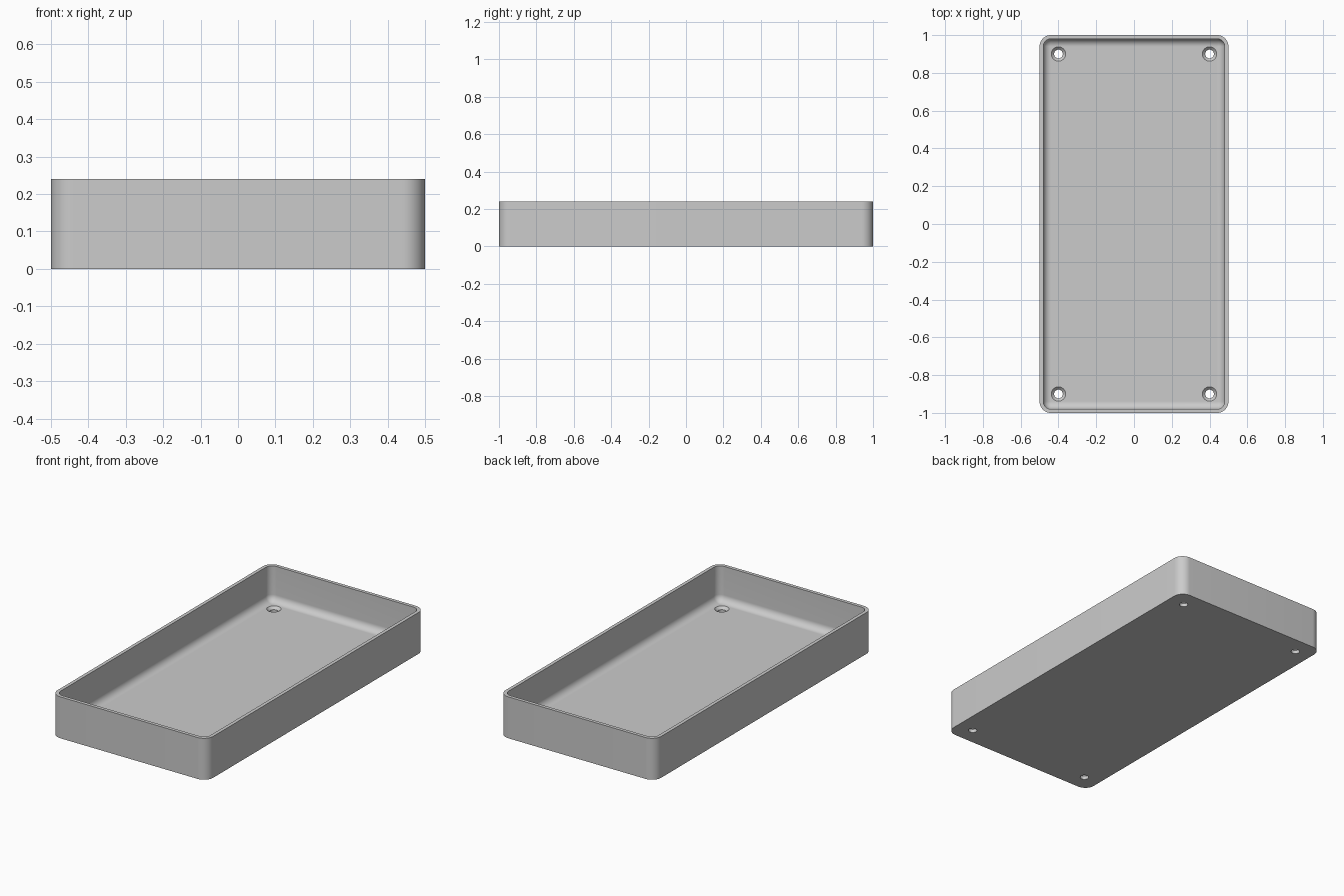
import bpy, bmesh
from math import sin, cos, pi

if "Cube" in bpy.data.objects:
    bpy.data.objects.remove(bpy.data.objects["Cube"])

HEIGHT, WALL, FLOOR = 0.24, 0.02, 0.035
CORNER, FILLET = 0.06, 0.04
SEGS = 12

grey = bpy.data.materials.new("light grey")
grey.use_nodes = True
colour = (0.6, 0.6, 0.6, 1)
grey.diffuse_color = colour
grey.node_tree.nodes["Principled BSDF"].inputs["Base Color"].default_value = colour


def add_object(name, bm):
    bmesh.ops.recalc_face_normals(bm, faces=bm.faces)
    mesh = bpy.data.meshes.new(name)
    bm.to_mesh(mesh)
    bm.free()
    mesh.materials.append(grey)
    obj = bpy.data.objects.new(name, mesh)
    bpy.context.collection.objects.link(obj)
    return obj


def loft(bm, rings):
    """Skin a stack of point rings and cap both ends."""
    loops = [[bm.verts.new(p) for p in ring] for ring in rings]
    n = len(loops[0])
    for a, b in zip(loops, loops[1:]):
        for i in range(n):
            j = (i + 1) % n
            bm.faces.new((a[i], a[j], b[j], b[i]))
    bm.faces.new(loops[0])
    bm.faces.new(loops[-1])


def rounded_rect(inset, z):
    r = max(CORNER - inset, 0.003)
    cx, cy = 0.5 - inset - r, 1 - inset - r
    ring = []
    for k, (sx, sy) in enumerate([(1, 1), (-1, 1), (-1, -1), (1, -1)]):
        for i in range(SEGS + 1):
            a = (k + i / SEGS) * pi / 2
            ring.append((sx * cx + r * cos(a), sy * cy + r * sin(a), z))
    return ring


def circle(x, y, r, z, n=40):
    return [(x + r * cos(2 * pi * i / n), y + r * sin(2 * pi * i / n), z) for i in range(n)]


# Tray: outer wall, rim, inner wall, rounded floor edge
rings = [rounded_rect(0, 0), rounded_rect(0, HEIGHT), rounded_rect(WALL, HEIGHT)]
for i in range(SEGS + 1):
    a = i / SEGS * pi / 2
    rings.append(rounded_rect(WALL + FILLET * (1 - cos(a)), FLOOR + FILLET * (1 - sin(a))))
bm = bmesh.new()
loft(bm, rings)
tray = add_object("tray", bm)

# Countersunk screw holes in the four corners
bm = bmesh.new()
for x in (-0.4, 0.4):
    for y in (-0.9, 0.9):
        loft(bm, [circle(x, y, 0.023, -0.05), circle(x, y, 0.023, FLOOR - 0.015),
                  circle(x, y, 0.038, FLOOR), circle(x, y, 0.038, FLOOR + 0.05)])
cutter = add_object("screw_hole_cutter", bm)
cutter.hide_render = True

cut = tray.modifiers.new("screw holes", "BOOLEAN")
cut.operation = "DIFFERENCE"
cut.solver = "EXACT"
cut.object = cutter
bpy.context.view_layer.objects.active = tray
tray.select_set(True)
bpy.ops.object.modifier_apply(modifier=cut.name)
bpy.data.objects.remove(cutter)

bpy.ops.object.shade_smooth_by_angle(angle=pi / 6)
